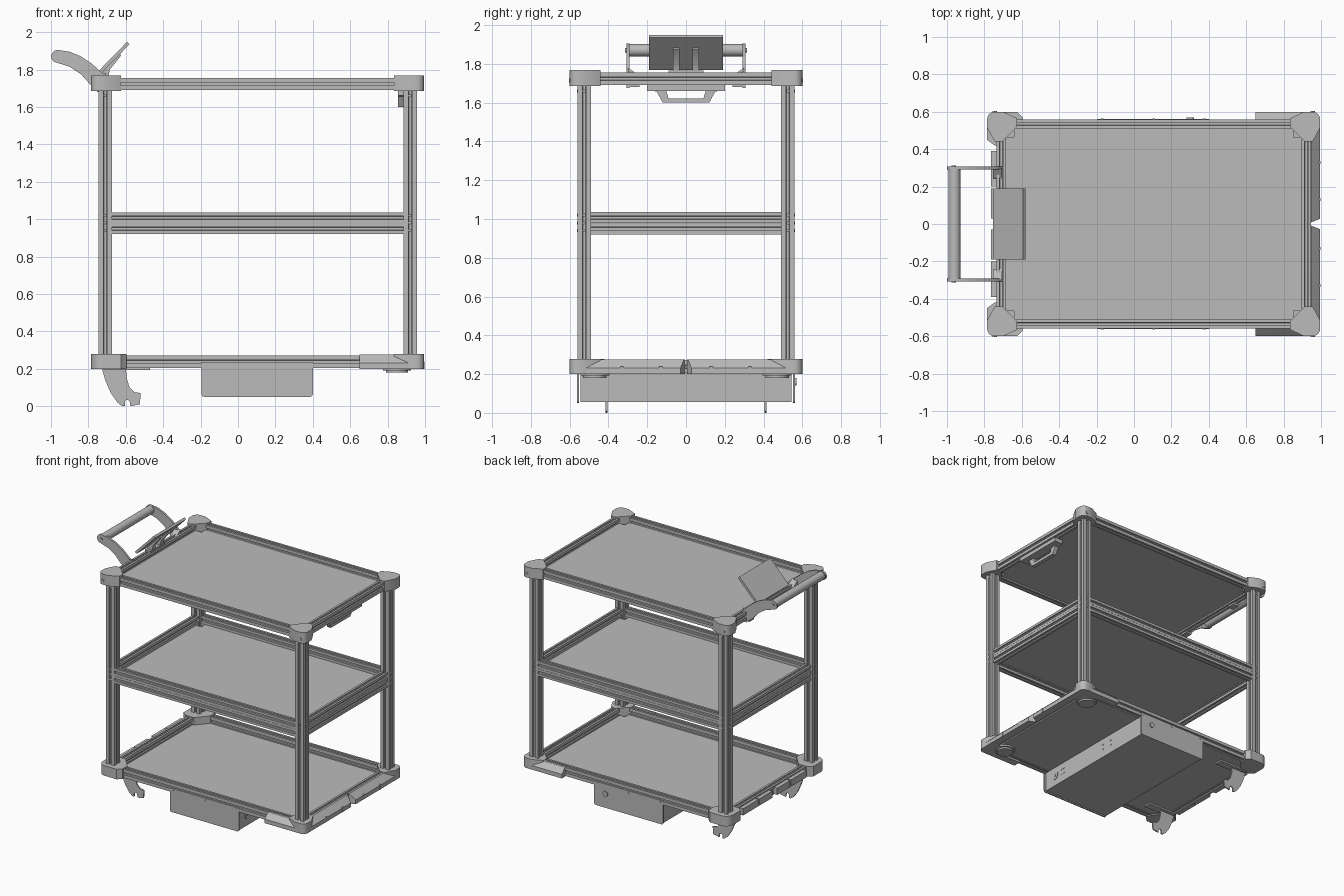
import bpy, bmesh, math
from mathutils import Vector, Matrix

cube = bpy.data.objects.get("Cube")
if cube:
    bpy.data.objects.remove(cube, do_unlink=True)

grey = bpy.data.materials.new("light grey metal")
grey.use_nodes = True
grey.diffuse_color = (0.5, 0.5, 0.5, 1)
grey.node_tree.nodes["Principled BSDF"].inputs["Base Color"].default_value = (0.5, 0.5, 0.5, 1)

CX = 0.105                      # middle of the frame along x
POST_X, POST_Y = 0.815, 0.525   # post offsets from the frame middle
SIDES = (-1, 1)
CORNERS = [(sx, sy) for sx in SIDES for sy in SIDES]


def finish(name, bm, smooth=False):
    bmesh.ops.recalc_face_normals(bm, faces=bm.faces)
    mesh = bpy.data.meshes.new(name)
    bm.to_mesh(mesh)
    bm.free()
    mesh.materials.append(grey)
    ob = bpy.data.objects.new(name, mesh)
    bpy.context.collection.objects.link(ob)
    if smooth:
        bpy.ops.object.select_all(action='DESELECT')
        ob.select_set(True)
        bpy.context.view_layer.objects.active = ob
        bpy.ops.object.shade_smooth_by_angle()
    return ob


def prism(name, pts, origin, u, v, depth, smooth=False):
    """Extrude a 2D outline, drawn along u and v, by the depth vector."""
    bm = bmesh.new()
    o, u, v = Vector(origin), Vector(u), Vector(v)
    face = bm.faces.new([bm.verts.new(o + u * a + v * b) for a, b in pts])
    ext = bmesh.ops.extrude_face_region(bm, geom=[face])
    moved = [g for g in ext["geom"] if isinstance(g, bmesh.types.BMVert)]
    bmesh.ops.translate(bm, verts=moved, vec=Vector(depth))
    return finish(name, bm, smooth)


def plan(name, pts, z0, z1, smooth=False):
    return prism(name, pts, (0, 0, z0), (1, 0, 0), (0, 1, 0), (0, 0, z1 - z0), smooth)


def side(name, pts, y, thick):
    return prism(name, pts, (0, y - thick / 2, 0), (1, 0, 0), (0, 0, 1), (0, thick, 0), True)


def box(name, x0, x1, y0, y1, z0, z1):
    return plan(name, [(x0, y0), (x1, y0), (x1, y1), (x0, y1)], z0, z1)


def cylinder(name, centre, radius, length, axis, n=32):
    bm = bmesh.new()
    rot = Vector((0, 0, 1)).rotation_difference(Vector(axis)).to_matrix().to_4x4()
    bmesh.ops.create_cone(bm, cap_ends=True, segments=n, radius1=radius, radius2=radius,
                          depth=length, matrix=Matrix.Translation(centre) @ rot)
    return finish(name, bm, True)


def arc(cx, cy, r, a0, a1, n=8):
    angles = [math.radians(a0 + (a1 - a0) * i / n) for i in range(n + 1)]
    return [(cx + r * math.cos(a), cy + r * math.sin(a)) for a in angles]


def slotted_edge(length, slots, half):
    """Outline of one edge at distance half, with narrow-mouthed grooves."""
    pts = [(-length / 2, half)]
    for i in range(slots):
        c = length * ((i + 0.5) / slots - 0.5)
        pts += [(c + a, half - b) for a, b in
                ((-.009, 0), (-.009, .006), (-.014, .006), (-.007, .015),
                 (.007, .015), (.014, .006), (.009, .006), (.009, 0))]
    return pts


def extrusion(name, start, end, u, v, w, h, vslots=1):
    """Slotted bar: w wide along u, h tall along v."""
    pts = slotted_edge(w, 1, h / 2)
    pts += [(b, -a) for a, b in slotted_edge(h, vslots, w / 2)]
    pts += [(-a, -b) for a, b in slotted_edge(w, 1, h / 2)]
    pts += [(-b, a) for a, b in slotted_edge(h, vslots, w / 2)]
    return prism(name, pts, start, u, v, Vector(end) - Vector(start))


def rail_frame(name, z0, z1, slots):
    z, h, w = (z0 + z1) / 2, z1 - z0, 0.05
    for s in SIDES:
        y = s * 0.535
        extrusion(name + "_long_rail", (CX - 0.78, y, z), (CX + 0.78, y, z),
                  (0, 1, 0), (0, 0, 1), w, h, slots)
        x = CX + s * 0.815
        extrusion(name + "_end_rail", (x, -0.49, z), (x, 0.49, z),
                  (1, 0, 0), (0, 0, 1), w, h, slots)


def shelf(name, z):
    """Shelf panel with a notch at each corner for the post."""
    hx, hy, n = 0.797, 0.515, 0.05
    pts = []
    for sx, sy, first in ((1, 1, 1), (-1, 1, 0), (-1, -1, 1), (1, -1, 0)):
        corner = [(hx, hy - n), (hx - n, hy - n), (hx - n, hy)]
        pts += [(CX + sx * a, sy * b) for a, b in (corner if first else corner[::-1])]
    plan(name, pts, z, z + 0.012)


# Posts with bolts at the middle shelf
for sx, sy in CORNERS:
    x, y = CX + sx * POST_X, sy * POST_Y
    extrusion("corner_post", (x, y, 0.21), (x, y, 1.74), (1, 0, 0), (0, 1, 0), 0.072, 0.07)
    for z in (0.94, 0.98, 1.02, 1.66):
        cylinder("post_bolt", (x, y + sy * 0.033, z), 0.008, 0.006, (0, 1, 0), 12)
        cylinder("post_bolt", (x + sx * 0.034, y, z), 0.008, 0.006, (1, 0, 0), 12)

# Shelves
rail_frame("top", 1.69, 1.755, 1)
rail_frame("middle_lower", 0.92, 0.977, 1)
rail_frame("middle_upper", 0.978, 1.035, 1)
rail_frame("bottom", 0.205, 0.272, 1)
shelf("top_shelf", 1.702)
shelf("middle_shelf", 0.965)
shelf("bottom_shelf", 0.208)

# Corner caps
cap = [(0.73, 0.52), (0.81, 0.44), (0.85, 0.44), (0.89, 0.515)]
cap += arc(0.85, 0.56, 0.04, 0, 90) + [(0.805, 0.6), (0.73, 0.565)]
foot = [(0.70, 0.51), (0.78, 0.42), (0.85, 0.42), (0.89, 0.45)]
foot += arc(0.83, 0.54, 0.06, 0, 90) + [(0.73, 0.6), (0.70, 0.57)]
for sx, sy in CORNERS:
    plan("top_corner_cap", [(CX + sx * a, sy * b) for a, b in cap], 1.685, 1.768, True)
    shape = foot if sx < 0 else cap
    plan("bottom_corner_cap", [(CX + sx * a, sy * b) for a, b in shape], 0.2, 0.278, True)
    cylinder("cap_bolt", (CX + sx * 0.85, sy * 0.601, 1.715), 0.012, 0.006, (0, 1, 0), 12)

# Wrap-around bumpers with sloping tops
for sy in SIDES:
    bm = bmesh.new()
    rings = []
    for d, z in ((0, 0.2), (0, 0.232), (0.045, 0.276), (0.06, 0.276), (0.06, 0.2)):
        r = 0.065 - d
        path = [(0.93 + r, 0.05 - d * 0.8), (0.93 + r, 0.2)] + arc(0.93, 0.535, r, 0, 90)
        path += [(0.65, 0.535 + r)]
        path[0] = (0.93 + r, 0.008 + (0.05 - d) * 0.4)
        rings.append([bm.verts.new((x, sy * y, z)) for x, y in path])
    for a, b in zip(rings, rings[1:] + rings[:1]):
        for i in range(len(a) - 1):
            bm.faces.new((a[i], a[i + 1], b[i + 1], b[i]))
    for i in (0, -1):
        bm.faces.new([ring[i] for ring in rings])
    finish("bumper", bm, True)
    # Rear strips
    for y0, y1 in ((0.03, 0.19), (0.2, 0.39)):
        box("rear_strip", -0.765, -0.73, *sorted((sy * y0, sy * y1)), 0.21, 0.262)
    # Underside pads and sensor tabs
    cylinder("underside_pad", (0.85, sy * 0.47, 0.192), 0.06, 0.026, (0, 0, 1))
    cylinder("underside_pad_rim", (0.85, sy * 0.47, 0.198), 0.075, 0.012, (0, 0, 1))
    for y in (0.13, 0.33):
        box("bumper_tab", 0.975, 0.997, sy * y - 0.008, sy * y + 0.008, 0.2, 0.238)

# Docking hooks
hook = [(-0.73, 0.21), (-0.71, 0.14), (-0.68, 0.07), (-0.645, 0.02), (-0.62, 0), (-0.605, 0),
        (-0.605, 0.025), (-0.595, 0.035), (-0.58, 0.03), (-0.575, 0), (-0.525, 0.01),
        (-0.52, 0.07), (-0.555, 0.075), (-0.58, 0.1), (-0.595, 0.15), (-0.6, 0.21)]
for sy in SIDES:
    side("docking_hook", hook, sy * 0.41, 0.01)
    box("hook_flange", -0.72, -0.47, sy * 0.41 - 0.03, sy * 0.41 + 0.03, 0.194, 0.206)

# Electronics box
box("electronics_box", -0.185, 0.392, -0.545, 0.545, 0.055, 0.21)
plate = [(0.4, 0.235), (-0.195, 0.235)] + arc(-0.18, 0.065, 0.015, 180, 270, 4)
plate += arc(0.385, 0.065, 0.015, 270, 360, 4)
for sy in SIDES:
    side("box_end_plate", plate, sy * 0.556, 0.01)
    for x in (-0.17, 0.105, 0.375):
        cylinder("plate_screw", (x, sy * 0.562, 0.222), 0.007, 0.004, (0, 1, 0), 12)
cylinder("fan_ring", (0.393, -0.44, 0.14), 0.035, 0.006, (1, 0, 0))
cylinder("fan_hub", (0.397, -0.44, 0.14), 0.014, 0.006, (1, 0, 0))
for y in (-0.37, -0.34, 0.11, 0.2):
    for z in (0.12, 0.16):
        cylinder("box_screw", (0.393, y, z), 0.007, 0.004, (1, 0, 0), 12)
cylinder("power_button", (0.3, 0.563, 0.16), 0.02, 0.012, (0, 1, 0))

# Push handle
arm = arc(-0.965, 1.87, 0.034, 240, 80, 10)
arm += [(-0.9, 1.895), (-0.84, 1.87), (-0.78, 1.83), (-0.73, 1.785), (-0.7, 1.755),
        (-0.7, 1.675), (-0.735, 1.675), (-0.79, 1.72), (-0.84, 1.775), (-0.9, 1.815)]
for sy in SIDES:
    side("handle_arm", arm, sy * 0.3, 0.016)
    prism("handle_foot", [(0.3, 1.78), (0.3, 1.68), (0.24, 1.68), (0.24, 1.74)],
          (-0.755, 0, 0), (0, sy, 0), (0, 0, 1), (0.05, 0, 0))
    cylinder("handle_bolt", (-0.965, sy * 0.31, 1.87), 0.012, 0.008, (0, 1, 0), 16)
cylinder("handle_grip", (-0.96, 0, 1.87), 0.032, 0.59, (0, 1, 0))

# Tilted display on its bracket
side("display_panel", [(-0.755, 1.782), (-0.742, 1.768), (-0.58, 1.935), (-0.593, 1.948)], 0, 0.38)
for sy in SIDES:
    side("display_bracket", [(-0.735, 1.75), (-0.695, 1.75), (-0.685, 1.8), (-0.625, 1.875),
                             (-0.64, 1.888), (-0.73, 1.79)], sy * 0.05, 0.035)
box("display_mount", -0.74, -0.69, -0.09, 0.09, 1.745, 1.765)

# Loop bracket under the front of the top shelf
outline = [(-0.2, 1.69), (-0.2, 1.672), (-0.15, 1.655), (-0.12, 1.6), (0.12, 1.6),
           (0.15, 1.655), (0.2, 1.672), (0.2, 1.69)]
inner = [(0.1, 1.69), (0.1, 1.655), (0.09, 1.622), (-0.09, 1.622), (-0.1, 1.655), (-0.1, 1.69)]
prism("cable_loop", outline + inner, (0.855, 0, 0), (0, 1, 0), (0, 0, 1), (0.03, 0, 0))
box("cable_loop_plate", 0.855, 0.93, -0.2, 0.2, 1.66, 1.692)
